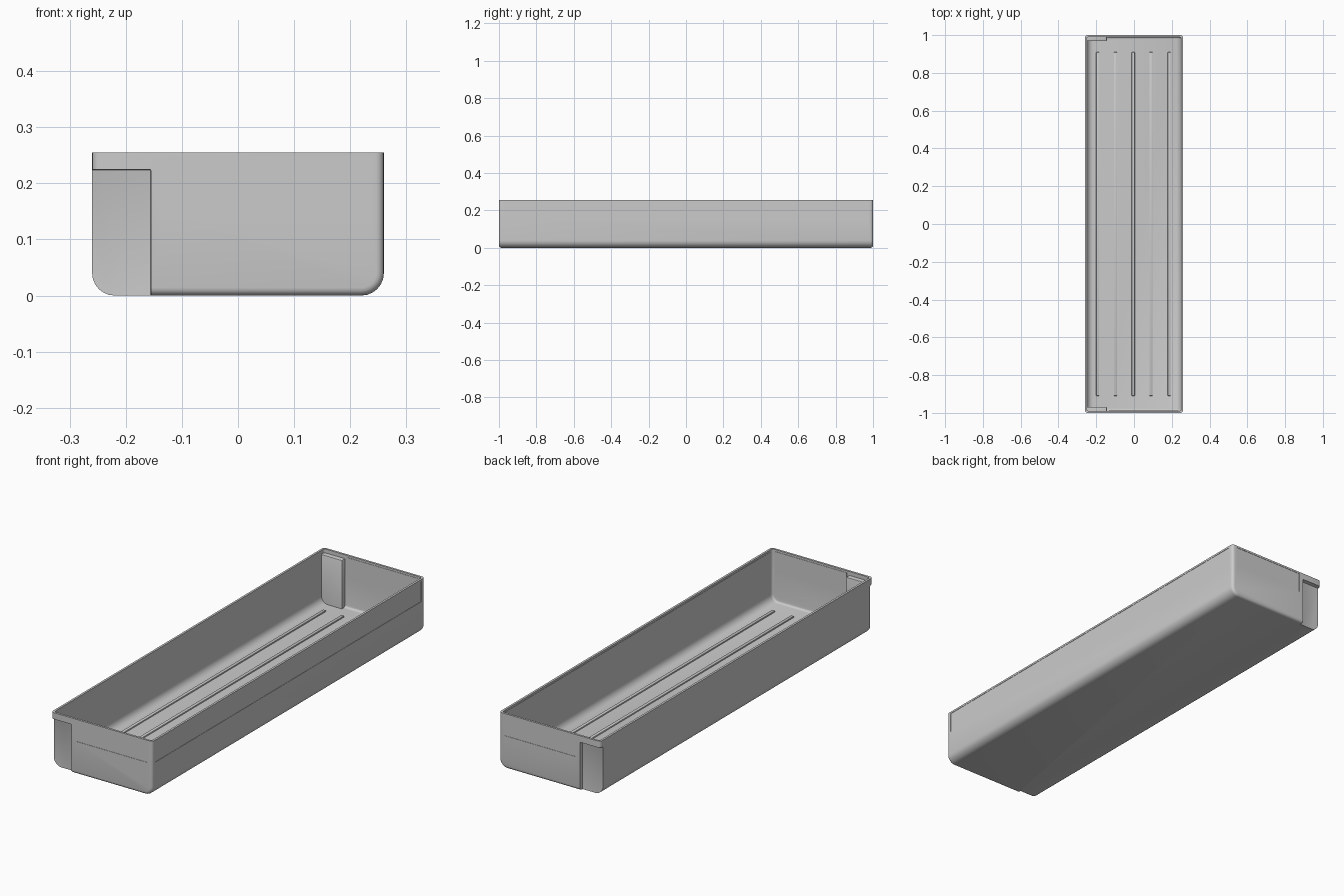
import bpy, bmesh
from math import sin, cos, pi

if "Cube" in bpy.data.objects:
    bpy.data.objects.remove(bpy.data.objects["Cube"])

HX, TOP, WALL = 0.26, 0.255, 0.01


def section(hx, z0, top, r):
    """U-shaped cross-section with rounded lower corners."""
    pts = [(-hx, top)]
    for cx, a0 in ((-hx + r, pi), (hx - r, 1.5 * pi)):
        for i in range(7):
            a = a0 + i / 6 * pi / 2
            pts.append((cx + r * cos(a), z0 + r + r * sin(a)))
    return pts + [(hx, top)]


def finish(bm, name):
    bmesh.ops.recalc_face_normals(bm, faces=bm.faces)
    me = bpy.data.meshes.new(name)
    bm.to_mesh(me)
    bm.free()
    ob = bpy.data.objects.new(name, me)
    bpy.context.collection.objects.link(ob)
    return ob


def tub(name, hx, hy, z0, top, r, end_r):
    """Section swept along y, with rounded ends."""
    ends = []
    for k in range(5):
        a = k / 4 * pi / 2
        ends.append((-hy + end_r * (1 - cos(a)), end_r * (1 - sin(a))))
    stations = ends + [(-y, d) for y, d in reversed(ends)]
    bm = bmesh.new()
    rings = [[bm.verts.new((x, y, z)) for x, z in section(hx - d, z0 + d, top, r - d)]
             for y, d in stations]
    n = len(rings[0])
    for a, b in zip(rings, rings[1:]):
        for i in range(n):
            bm.faces.new((a[i], a[(i + 1) % n], b[(i + 1) % n], b[i]))
    bm.faces.new(rings[0])
    bm.faces.new(rings[-1])
    return finish(bm, name)


def box(name, lo, hi, bevel=0.0):
    bm = bmesh.new()
    bmesh.ops.create_cube(bm, size=1)
    for v in bm.verts:
        v.co = [l + (c + 0.5) * (h - l) for c, l, h in zip(v.co, lo, hi)]
    if bevel:
        bmesh.ops.bevel(bm, geom=bm.edges[:], offset=bevel, segments=2,
                        profile=0.5, affect='EDGES')
    return finish(bm, name)


def cut(target, cutter):
    """Subtract the cutter, apply, and discard it."""
    bpy.context.view_layer.objects.active = target
    m = target.modifiers.new("cut", 'BOOLEAN')
    m.operation, m.solver, m.object = 'DIFFERENCE', 'EXACT', cutter
    bpy.ops.object.modifier_apply(modifier=m.name)
    bpy.data.objects.remove(cutter, do_unlink=True)


def span(s, a, b):
    return sorted((s * a, s * b))


def end_box(s, x0, x1, y0, z0, z1, bevel=0.0):
    ya, yb = span(s, y0, 1.1)
    return box("cutter", (x0, ya, z0), (x1, yb, z1), bevel)


tray = tub("tray", HX, 1.0, 0.0, TOP, 0.04, 0.014)
cavity = tub("cavity", HX - WALL, 1 - WALL, WALL + 0.002, TOP + 0.1, 0.034, 0.01)
cavity.hide_render = True

G = 0.0015
for s in (-1, 1):
    # corner notches outside, matching bosses inside
    cut(tray, end_box(s, -0.4, -0.155, 0.98, -0.1, 0.225, 0.003))
    cut(cavity, end_box(s, -0.4, -0.144, 0.968, -0.1, 0.237, 0.004))
    # shallow panel on the end walls
    cut(tray, end_box(s, -0.133, 0.235, 1 - G, 0.152, 0.246))
    cut(cavity, end_box(s, -0.133, 0.235, 1 - WALL - G, 0.152, 0.246))

# shallow panel along the right wall
cut(tray, box("cutter", (HX - G, -0.975, 0.152), (0.4, 0.975, 0.246)))
cut(cavity, box("cutter", (HX - WALL - G, -0.975, 0.152), (0.4, 0.975, 0.246)))
cut(tray, cavity)

# floor ribs
ribs = [box(f"floor_rib_{i + 1}", (x - 0.008, -0.91, 0.006), (x + 0.008, 0.91, 0.018), 0.003)
        for i, x in enumerate((-0.192, -0.098, -0.004, 0.09, 0.186))]

for ob in [tray] + ribs:
    bpy.ops.object.select_all(action='DESELECT')
    ob.select_set(True)
    bpy.context.view_layer.objects.active = ob
    bpy.ops.object.shade_smooth_by_angle(angle=pi / 6)
